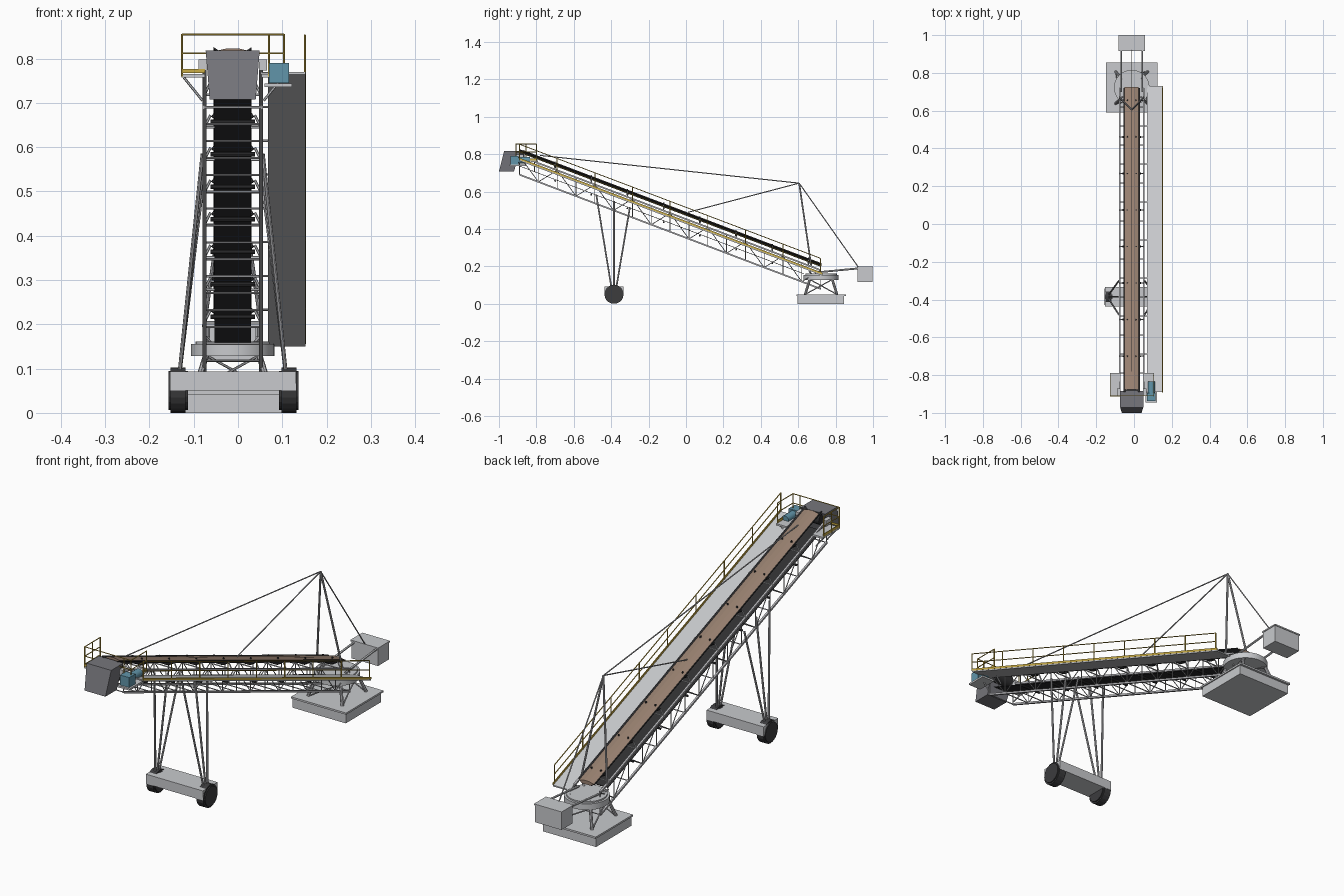
import bpy, bmesh, math
from mathutils import Vector, Matrix

cube = bpy.data.objects.get("Cube")
if cube:
    bpy.data.objects.remove(cube)


def material(name, *rgb):
    m = bpy.data.materials.new(name)
    m.use_nodes = True
    m.diffuse_color = (*rgb, 1)
    m.node_tree.nodes["Principled BSDF"].inputs["Base Color"].default_value = (*rgb, 1)
    return m


STEEL = material("light steel", .58, .59, .61)
TUBE = material("tube steel", .45, .45, .47)
HOOD = material("dark hood grey", .18, .18, .2)
RUBBER = material("belt rubber", .03, .03, .032)
TYRE = material("tyre", .045, .045, .048)
YELLOW = material("safety yellow", .60, .42, .06)
BLUE = material("motor blue", .12, .30, .40)
LOAD = material("brown load", .31, .215, .16)

CX = -0.012            # conveyor centre line
HALF = 0.064           # truss half width
TAIL, HEAD = 0.72, -0.89
SLOPE = 0.379
PANELS = 16
DEPTH = 0.1            # truss height


def on_line(y, offset=0, x=0):
    """Point at a height above the bottom chord, x measured from the centre line."""
    return Vector((CX + x, y, 0.69 - SLOPE * (y - HEAD) + offset))


def stations(n, a=TAIL, b=HEAD):
    return [a + (b - a) * i / n for i in range(n + 1)]


class Part:
    """Collects primitives into one named object."""

    def __init__(self, name, mat):
        self.name, self.mat, self.bm = name, mat, bmesh.new()

    def bar(self, a, b, r, sides=6):
        a, b = Vector(a), Vector(b)
        d = b - a
        m = Matrix.Translation((a + b) / 2) @ d.to_track_quat('Z', 'Y').to_matrix().to_4x4()
        bmesh.ops.create_cone(self.bm, cap_ends=True, segments=sides, radius1=r,
                              radius2=r, depth=d.length, matrix=m)

    def box(self, lo, hi):
        lo, hi = Vector(lo), Vector(hi)
        m = Matrix.Translation((lo + hi) / 2) @ Matrix.Diagonal((*(hi - lo), 1))
        bmesh.ops.create_cube(self.bm, size=1, matrix=m)

    def loft(self, ring_a, ring_b):
        """Closed prism between two matching outlines."""
        a = [self.bm.verts.new(p) for p in ring_a]
        b = [self.bm.verts.new(p) for p in ring_b]
        n = len(a)
        for i in range(n):
            j = (i + 1) % n
            self.bm.faces.new((a[i], a[j], b[j], b[i]))
        self.bm.faces.new(a[::-1])
        self.bm.faces.new(b)

    def sloped(self, profile, y0=TAIL, y1=HEAD):
        """Extrude an (x, offset) outline along the incline."""
        self.loft(*[[on_line(y, o, x) for x, o in profile] for y in (y0, y1)])

    def done(self, smooth=False):
        bmesh.ops.recalc_face_normals(self.bm, faces=self.bm.faces)
        me = bpy.data.meshes.new(self.name)
        self.bm.to_mesh(me)
        self.bm.free()
        me.materials.append(self.mat)
        ob = bpy.data.objects.new(self.name, me)
        bpy.context.collection.objects.link(ob)
        if smooth:
            bpy.ops.object.select_all(action='DESELECT')
            ob.select_set(True)
            bpy.context.view_layer.objects.active = ob
            bpy.ops.object.shade_smooth_by_angle(angle=math.radians(35))


def rect(x0, x1, o0, o1):
    return [(x0, o0), (x1, o0), (x1, o1), (x0, o1)]


# Lattice truss
truss = Part("truss", TUBE)
ys = stations(PANELS)
for s in (-HALF, HALF):
    for o in (0, DEPTH):
        truss.sloped(rect(s - .0045, s + .0045, o - .0045, o + .0045))
    for i, y in enumerate(ys):
        truss.bar(on_line(y, 0, s), on_line(y, DEPTH, s), .002)
        if i < PANELS:
            lo, hi = (0, DEPTH) if i % 2 else (DEPTH, 0)
            truss.bar(on_line(y, lo, s), on_line(ys[i + 1], hi, s), .002)
for y in ys:
    truss.bar(on_line(y, 0, -HALF), on_line(y, 0, HALF), .0025)
truss.done()

# Troughed carrying belt, return belt and load
belt = Part("carrying_belt", RUBBER)
belt.sloped([(-.043, .136), (-.022, .122), (.022, .122), (.043, .136),
             (.043, .132), (.022, .118), (-.022, .118), (-.043, .132)])
belt.done()
back_belt = Part("return_belt", RUBBER)
back_belt.sloped(rect(-.041, .041, .045, .048), .63)
back_belt.done()
load = Part("load", LOAD)
load.sloped([(-.037, .133), (-.022, .1225), (.022, .1225), (.037, .133), (.012, .139), (-.012, .139)],
            .725, -.875)
load.done()

# Idler frames and rollers
frames, rollers = Part("idler_frames", STEEL), Part("idler_rollers", RUBBER)
for y in stations(7, .655, -.70):
    frames.bar(on_line(y, DEPTH, -HALF), on_line(y, DEPTH, HALF), .003)
    for s in (-1, 1):
        frames.bar(on_line(y, DEPTH, s * HALF), on_line(y, .128, s * .05), .003)
        rollers.bar(on_line(y, .112, s * .02), on_line(y, .128, s * .046), .005, 8)
        rollers.bar(on_line(y, .13, s * .022), on_line(y, .142, s * .024), .004)
    rollers.bar(on_line(y, .112, -.02), on_line(y, .112, .02), .005, 8)
    rollers.bar(on_line(y, .039, -.05), on_line(y, .039, .05), .005, 8)
frames.done()
rollers.done()

# Side walkway with toe board and handrail
deck = Part("walkway_deck", STEEL)
deck.sloped(rect(.08, .164, .074, .08), .73, HEAD)
deck.done()
brackets = Part("walkway_brackets", TUBE)
rail = Part("walkway_rail", YELLOW)
rail.sloped(rect(.162, .165, .08, .09), .73, HEAD)
for y in stations(8):
    brackets.bar(on_line(y, .077, HALF), on_line(y, .077, .09), .0025)
    rail.bar(on_line(y, .08, .163), on_line(y, .163, .163), .0025)
for o in (.122, .163):
    rail.bar(on_line(TAIL, o, .163), on_line(HEAD, o, .163), .0022)
brackets.done()
rail.done()

# Head platform and guard rail
plat = Part("head_platform", STEEL)
for x0, x1 in ((-.128, -.075), (.053, .105)):
    plat.box((x0, -.91, .757), (x1, -.79, .765))
for x0, x1 in ((-.122, -.08), (.1, .058)):
    for y in (-.89, -.81):
        plat.bar((x0, y, .757), (x1, y, .705), .003)
plat.done()
guard = Part("head_guard_rail", YELLOW)
corners = [(-.126, -.8), (-.126, -.91), (.104, -.91), (.104, -.8)]
for x, y in corners + [(-.126, -.855), (.07, -.91)]:
    guard.bar((x, y, .76), (x, y, .855), .0025)
for a, b in zip(corners, corners[1:]):
    for z in (.812, .854):
        guard.bar((*a, z), (*b, z), .0022)
for x in (-.126, .104):
    guard.box((x - .0015, -.91, .765), (x + .0015, -.8, .777))
guard.box((-.126, -.912, .768), (-.075, -.909, .777))
guard.done()

# Discharge hood with head pulley and bearings
hood = Part("discharge_hood", HOOD)
hood.loft([(CX + x, y, .818) for x, y in ((-.061, -.972), (.061, -.972), (.061, -.885), (-.061, -.885))],
          [(CX + x, y, .708) for x, y in ((-.052, -1), (.052, -1), (.052, -.92), (-.052, -.92))])
hood.done()
pulley = Part("head_pulley", RUBBER)
pulley.bar((CX - .044, -.89, .79), (CX + .044, -.89, .79), .026, 20)
pulley.done(True)
bearings = Part("head_bearings", STEEL)
for s in (-1, 1):
    bearings.box((CX + s * .068 - .009, -.91, .773), (CX + s * .068 + .009, -.87, .798))
bearings.done()

# Drive motor on its bracket
bracket = Part("motor_bracket", STEEL)
bracket.box((.06, -.945, .736), (.122, -.855, .744))
bracket.done()
motor = Part("drive_motor", BLUE)
motor.box((.07, -.938, .745), (.115, -.895, .79))
motor.bar((.092, -.9, .768), (.092, -.835, .768), .018, 16)
motor.done(True)

# Support legs, axle beam and wheels
legs = Part("support_legs", TUBE)
for s in (-1, 1):
    for y in (-.48, -.385, -.3):
        legs.bar((CX + s * .12, -.385 + (y + .385) * .15, .09), on_line(y, .05, s * .068), .0045, 8)
legs.done()
axle = Part("axle_beam", STEEL)
axle.box((-.153, -.437, .05), (.131, -.333, .093))
axle.done()
wheels = Part("wheels", TYRE)
for s in (-1, 1):
    x = CX + .002 + s * .125
    wheels.bar((x - .017, -.385, .051), (x + .017, -.385, .051), .051, 20)
    wheels.bar((x - .022, -.385, .051), (x + .022, -.385, .051), .044, 20)
wheels.done()

# Foundation, turntable and stand
base = Part("base_block", STEEL)
base.box((CX - .132, .595, 0), (CX + .132, .845, .042))
base.box((CX - .137, .59, .042), (CX + .137, .855, .05))
base.done()
table = Part("turntable", STEEL)
table.bar((CX, .722, .128), (CX, .722, .155), .094, 32)
table.bar((CX, .722, .155), (CX, .722, .161), .084, 32)
table.done(True)
stand = Part("turntable_stand", TUBE)
feet = [(-1, -1), (1, -1), (1, 1), (-1, 1)]
for i, (sx, sy) in enumerate(feet):
    nx, ny = feet[(i + 1) % 4]
    foot = (CX + sx * .085, .722 + sy * .085, .05)
    stand.bar(foot, (CX + sx * .06, .722 + sy * .06, .13), .007, 8)
    stand.bar(foot, (CX + nx * .06, .722 + ny * .06, .13), .003)
    stand.bar((CX + sx * .05, .722 + sy * .05, .158), on_line(.69 + sy * .03, .07, sx * HALF), .005)
stand.done()

# Mast, stay cables and counterweight
apex = Vector((CX, .605, .645))
mast = Part("mast", TUBE)
for s in (-1, 1):
    mast.bar(apex, on_line(.67, DEPTH, s * HALF), .0045, 8)
mast.done()
stays = Part("stay_cables", TUBE)
for end in (on_line(-.78, .145), on_line(.01, .14), (CX, .92, .198)):
    stays.bar(apex, end, .0028)
stays.done()
boom = Part("counterweight_boom", STEEL)
for s in (-1, 1):
    boom.bar((CX + s * .056, .7, .168), (CX + s * .056, .93, .19), .005)
boom.done()
weight = Part("counterweight", STEEL)
weight.box((CX - .066, .918, .117), (CX + .066, .997, .194))
weight.box((CX - .069, .915, .194), (CX + .069, 1, .2))
weight.done()
